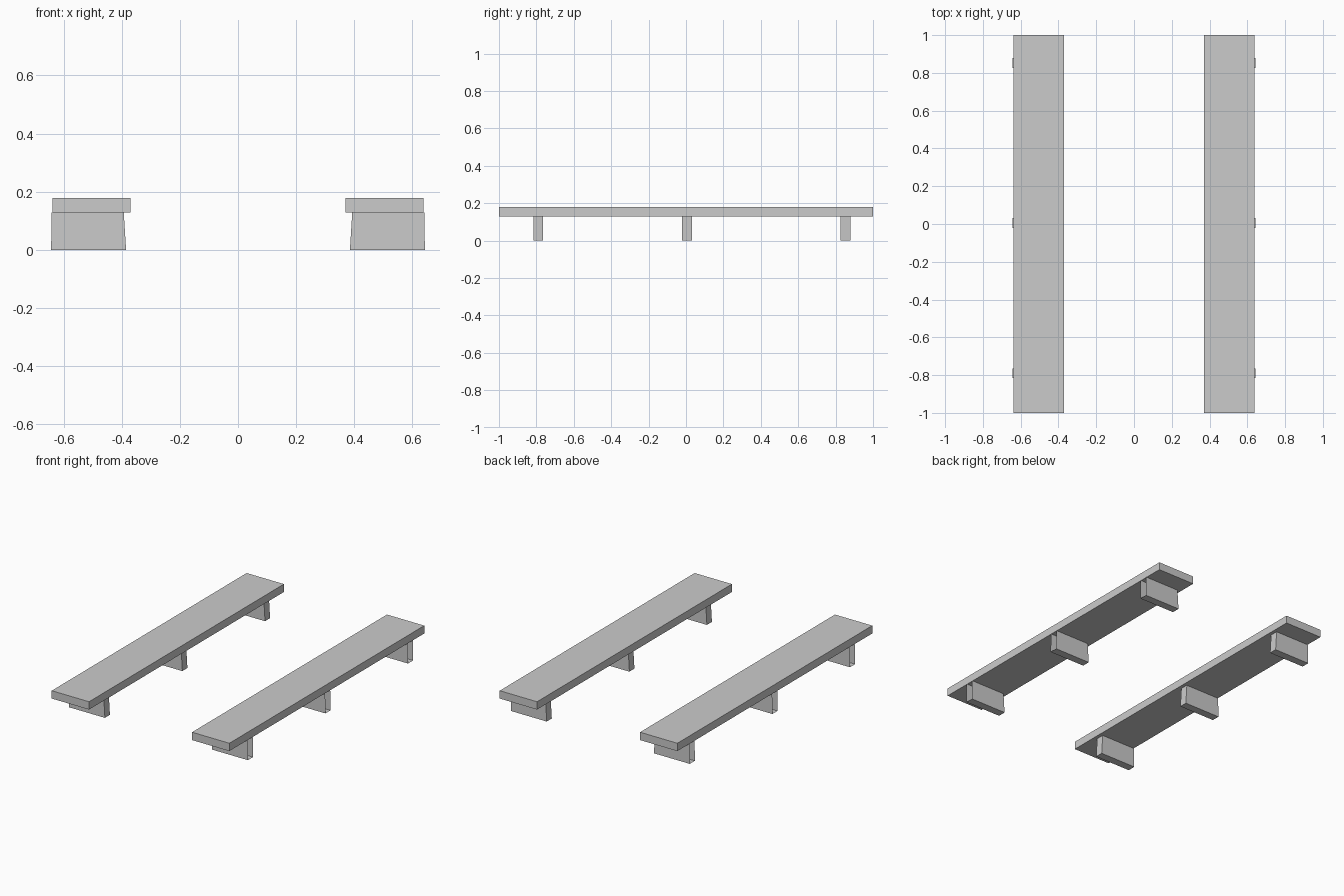
import bpy, bmesh

if "Cube" in bpy.data.objects:
    bpy.data.objects.remove(bpy.data.objects["Cube"])


def finish(name, bm):
    """Turn a bmesh into an object mirrored across x = 0."""
    mesh = bpy.data.meshes.new(name)
    bm.to_mesh(mesh)
    bm.free()
    obj = bpy.data.objects.new(name, mesh)
    bpy.context.collection.objects.link(obj)
    obj.modifiers.new("Mirror", 'MIRROR').use_mirror_merge = False
    return obj


def box(lo, hi):
    bm = bmesh.new()
    bmesh.ops.create_cube(bm, size=1)
    for v in bm.verts:
        v.co = [a + (b - a) * (c + 0.5) for a, b, c in zip(lo, hi, v.co)]
    return bm


PLANK_BOTTOM = 0.128

# Long flat planks
finish("plank", box((0.37, -1, PLANK_BOTTOM), (0.638, 1, 0.179)))

# Three supports per plank: sloped inner end, hollow with an open outer end
for name, y in (("front", -0.79), ("middle", 0.005), ("back", 0.853)):
    bm = box((0.385, y - 0.026, 0), (0.643, y + 0.026, PLANK_BOTTOM))
    for v in bm.verts:
        if v.co.x < 0.5 and v.co.z > 0.1:
            v.co.x = 0.393
        elif v.co.x > 0.5 and v.co.z > 0.1:
            v.co.x = 0.641
    bm.normal_update()
    open_faces = [f for f in bm.faces if f.normal.x > 0.9 or f.normal.z > 0.9]
    bmesh.ops.delete(bm, geom=open_faces, context='FACES_ONLY')
    finish(name + "_support", bm)
